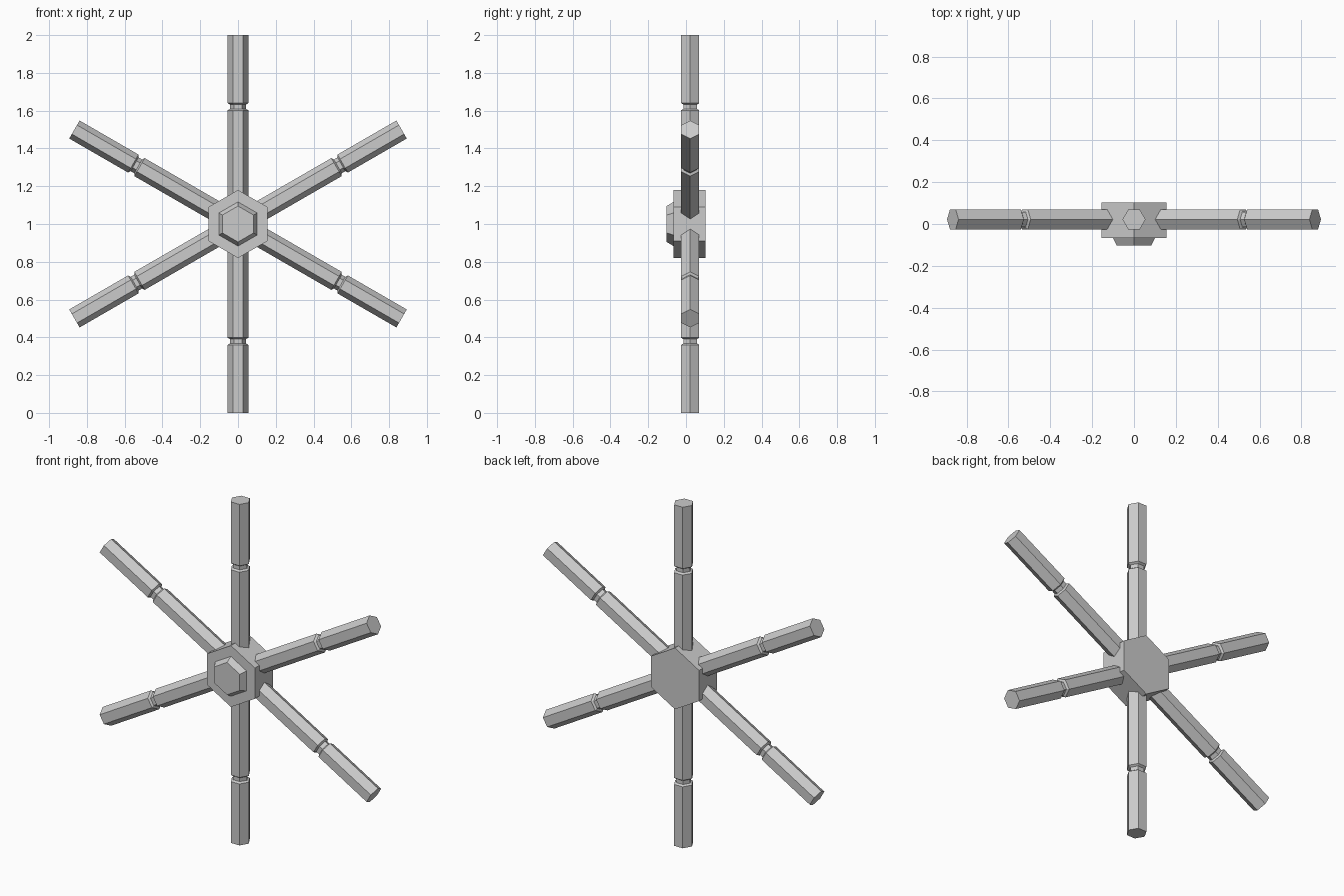
import bpy, bmesh
from math import radians, cos, sin
from mathutils import Matrix, Vector

cube = bpy.data.objects.get("Cube")
if cube:
    bpy.data.objects.remove(cube, do_unlink=True)

grey = bpy.data.materials.new("Plain grey")
grey.use_nodes = True
colour = (0.6, 0.6, 0.6, 1)
grey.diffuse_color = colour
grey.node_tree.nodes["Principled BSDF"].inputs["Base Color"].default_value = colour


def hex_bar(name, profile, matrix):
    """Closed six-sided bar along local z from (radius, height) pairs."""
    bm = bmesh.new()
    rings = [[bm.verts.new((r * cos(radians(60 * i)), r * sin(radians(60 * i)), h))
              for i in range(6)] for r, h in profile]
    for low, high in zip(rings, rings[1:]):
        for i in range(6):
            j = (i + 1) % 6
            bm.faces.new((low[i], low[j], high[j], high[i]))
    bm.faces.new(rings[0][::-1])
    bm.faces.new(rings[-1])
    bm.transform(matrix)
    bmesh.ops.recalc_face_normals(bm, faces=bm.faces)
    mesh = bpy.data.meshes.new(name)
    bm.to_mesh(mesh)
    bm.free()
    mesh.materials.append(grey)
    obj = bpy.data.objects.new(name, mesh)
    bpy.context.collection.objects.link(obj)
    return obj


centre = Vector((0, 0.022, 1))

# Hub and tapered cap, with their axis pointing to the front and a corner up
to_front = Matrix(((0, -1, 0), (0, 0, -1), (1, 0, 0))).to_4x4()
to_front.translation = (0, 0, 1)
hex_bar("hub", [(0.18, -0.102), (0.18, 0.066)], to_front)
hex_bar("hub_cap", [(0.117, 0.06), (0.117, 0.066), (0.095, 0.102)], to_front)

# Six spokes, each with a narrow chamfered groove
spoke = [(0.055, 0.08), (0.055, 0.602), (0.042, 0.61),
         (0.042, 0.632), (0.055, 0.64), (0.055, 1.0)]
for k in range(6):
    turn = Matrix.Translation(centre) @ Matrix.Rotation(radians(60 * k), 4, 'Y')
    hex_bar(f"spoke_{k + 1}", spoke, turn)
